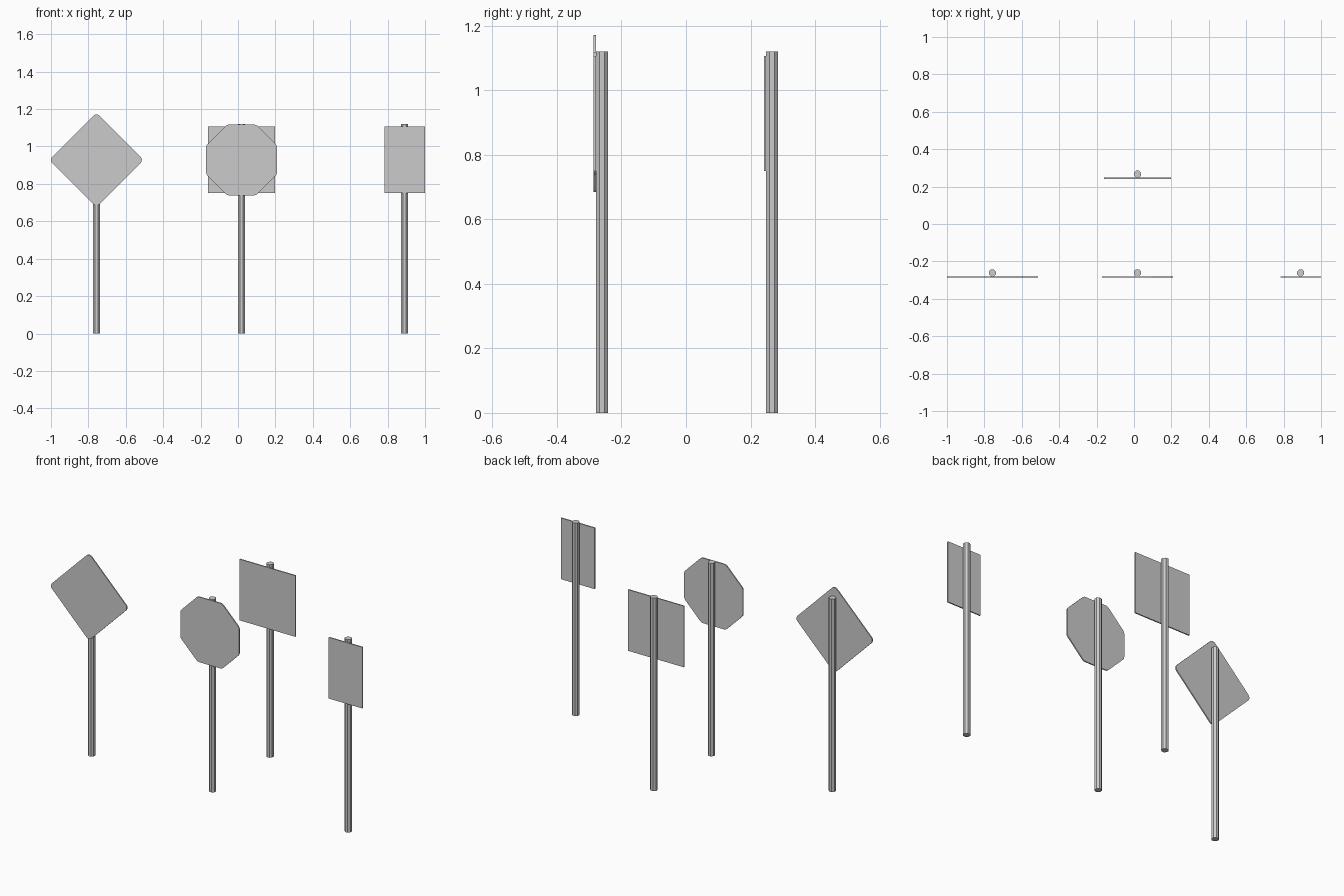
import bpy, bmesh
from math import pi, sin, cos, sqrt

if "Cube" in bpy.data.objects:
    bpy.data.objects.remove(bpy.data.objects["Cube"])

POST_H, POST_R, SIGN_Z, THICK = 1.12, 0.02, 0.928, 0.007
FLAT = POST_R * cos(pi / 8)          # centre of post to its flat front


def make_object(name, bm):
    bmesh.ops.recalc_face_normals(bm, faces=bm.faces)
    mesh = bpy.data.meshes.new(name)
    bm.to_mesh(mesh)
    bm.free()
    bpy.context.collection.objects.link(bpy.data.objects.new(name, mesh))


def prism(name, outline, x, y, z, axis_vec):
    """Extrude a closed outline of 3D points along a vector."""
    bm = bmesh.new()
    face = bm.faces.new([bm.verts.new((x + a, y + b, z + c)) for a, b, c in outline])
    ext = bmesh.ops.extrude_face_region(bm, geom=[face], use_keep_orig=True)
    verts = [g for g in ext["geom"] if isinstance(g, bmesh.types.BMVert)]
    bmesh.ops.translate(bm, verts=verts, vec=axis_vec)
    make_object(name, bm)


def rounded_polygon(n, apothem, r, start, steps=4):
    """Regular polygon in (x, z) with arc-rounded corners."""
    centre_dist = (apothem - r) / cos(pi / n)
    pts = []
    for i in range(n):
        a = start + 2 * pi * i / n
        for k in range(steps + 1):
            t = a - pi / n + 2 * pi / n * k / steps
            pts.append((centre_dist * cos(a) + r * cos(t),
                        centre_dist * sin(a) + r * sin(t)))
    return pts


def rectangle(w, h):
    return [(-w / 2, -h / 2), (w / 2, -h / 2), (w / 2, h / 2), (-w / 2, h / 2)]


# name, post x, post y, plate outline
signs = [
    ("diamond", -0.757, -0.261, rounded_polygon(4, 0.179, 0.024, 0)),
    ("octagon", 0.019, -0.261, rounded_polygon(8, 0.189, 0.025, pi / 8, 2)),
    ("square", 0.019, 0.267, rectangle(0.36, 0.355)),
    ("narrow", 0.891, -0.261, rectangle(0.216, 0.355)),
]

# eight-sided post with a thin plate on its front
ring = [(POST_R * cos(pi / 8 + pi / 4 * i), POST_R * sin(pi / 8 + pi / 4 * i), 0)
        for i in range(8)]
for name, x, y, outline in signs:
    prism(name + "_post", ring, x, y, 0, (0, 0, POST_H))
    prism(name + "_plate", [(a, 0, c) for a, c in outline],
          x, y - FLAT, SIGN_Z, (0, -THICK, 0))
